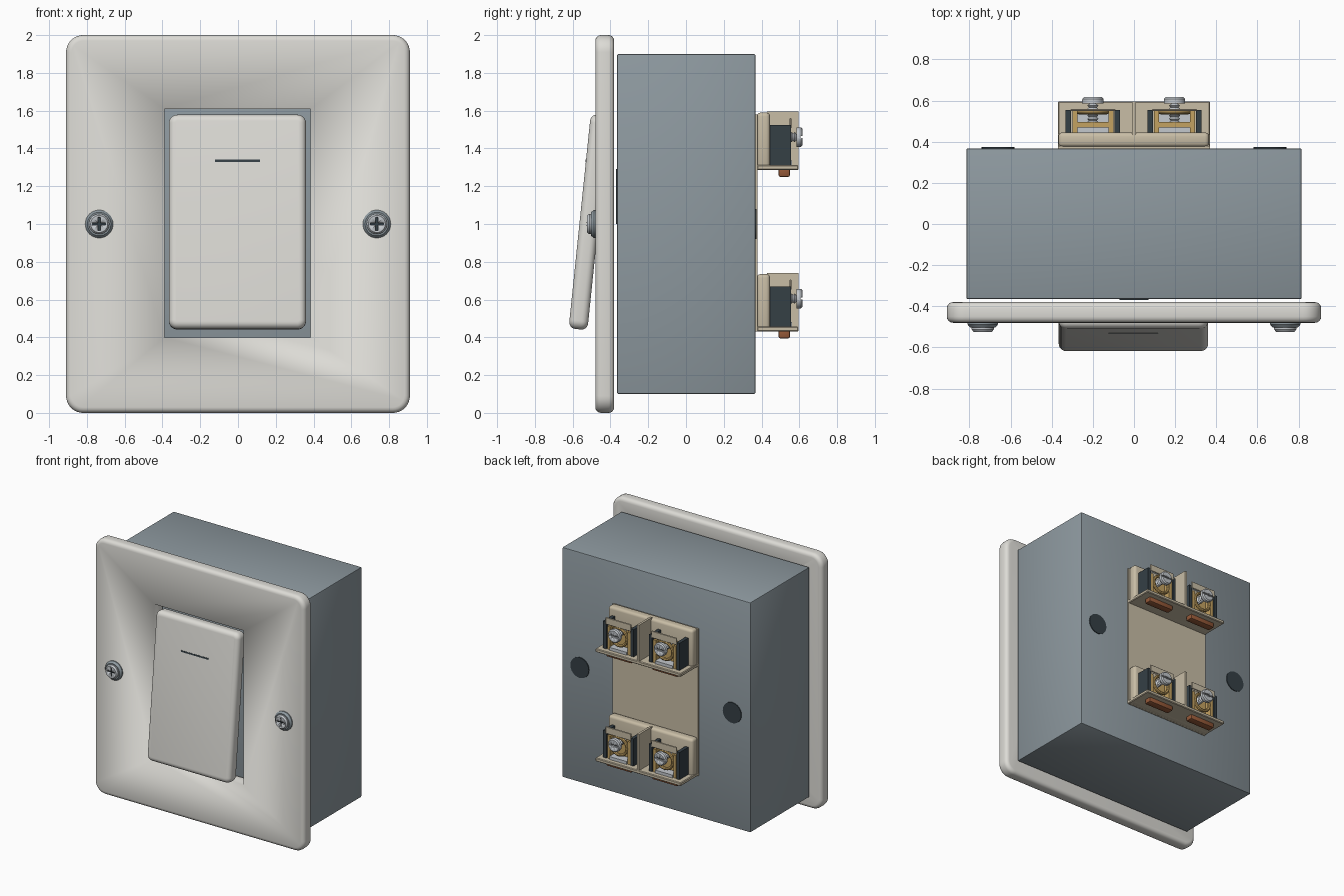
import bpy, bmesh, math
from mathutils import Matrix

if "Cube" in bpy.data.objects:
    bpy.data.objects.remove(bpy.data.objects["Cube"])


def material(name, r, g, b):
    m = bpy.data.materials.new(name)
    m.diffuse_color = (r, g, b, 1)
    m.use_nodes = True
    m.node_tree.nodes["Principled BSDF"].inputs["Base Color"].default_value = m.diffuse_color
    return m


IVORY = material("ivory", 0.72, 0.71, 0.67)
STEEL = material("painted_steel", 0.27, 0.32, 0.35)
DARK = material("dark_plastic", 0.035, 0.05, 0.06)
METAL = material("bright_metal", 0.55, 0.58, 0.61)
BRASS = material("brass", 0.55, 0.36, 0.12)
COPPER = material("copper", 0.30, 0.10, 0.04)
TAN = material("tan_plastic", 0.58, 0.51, 0.38)


def finish(name, bm, mat):
    bmesh.ops.recalc_face_normals(bm, faces=bm.faces)
    me = bpy.data.meshes.new(name)
    bm.to_mesh(me)
    bm.free()
    ob = bpy.data.objects.new(name, me)
    bpy.context.collection.objects.link(ob)
    me.materials.append(mat)
    select(ob)
    bpy.ops.object.shade_smooth_by_angle(angle=math.radians(35))
    return ob


def select(ob):
    bpy.ops.object.select_all(action='DESELECT')
    ob.select_set(True)
    bpy.context.view_layer.objects.active = ob


def box(name, x, y, z, mat, edge=0, corner=0, segs=3):
    """Box from (min, max) ranges; corner rounds the outline seen from the front."""
    bm = bmesh.new()
    bmesh.ops.create_cube(bm, size=1)
    for v in bm.verts:
        v.co = [(lo + hi) / 2 + c * (hi - lo) for c, (lo, hi) in zip(v.co, (x, y, z))]
    if corner:
        es = [e for e in bm.edges if abs(e.verts[0].co.y - e.verts[1].co.y) > 1e-5]
        bmesh.ops.bevel(bm, geom=es, offset=corner, segments=8, profile=0.5, affect='EDGES')
    if edge:
        es = [e for e in bm.edges if e.calc_face_angle(0) > 0.6]
        bmesh.ops.bevel(bm, geom=es, offset=edge, segments=segs, profile=0.5, affect='EDGES')
    return finish(name, bm, mat)


def lathe(name, x, z, profile, mat, n=32):
    """Revolve (radius, y) points about a y-parallel axis through x, z."""
    bm = bmesh.new()
    rings = []
    for r, y in profile:
        if r == 0:
            rings.append([bm.verts.new((x, y, z))] * n)
        else:
            rings.append([bm.verts.new((x + r * math.cos(2 * math.pi * i / n), y,
                                        z + r * math.sin(2 * math.pi * i / n))) for i in range(n)])
    for a, b in zip(rings, rings[1:]):
        for i in range(n):
            j = (i + 1) % n
            bm.faces.new(dict.fromkeys((a[i], a[j], b[j], b[i])))
    bmesh.ops.remove_doubles(bm, verts=bm.verts, dist=1e-5)
    return finish(name, bm, mat)


def cut(ob, cutter):
    mod = ob.modifiers.new("cut", 'BOOLEAN')
    mod.operation, mod.object, mod.solver = 'DIFFERENCE', cutter, 'EXACT'
    select(ob)
    bpy.ops.object.modifier_apply(modifier=mod.name)
    bpy.data.objects.remove(cutter)


# Front plate with the rocker opening
plate = box("front_plate", (-0.91, 0.91), (-0.48, -0.38), (0, 2), IVORY, 0.03, 0.09, 4)
cut(plate, box("opening", (-0.39, 0.385), (-0.6, -0.3), (0.4, 1.61), STEEL))

# Back box
box("back_box", (-0.815, 0.815), (-0.365, 0.368), (0.1, 1.9), STEEL, 0.008, 0, 2)
box("pivot_plate", (-0.07, 0.07), (-0.37, -0.36), (1.0, 1.29), DARK)

# Tilted rocker and its indicator line
tilt = Matrix.Translation((-0.003, -0.513, 1.01)) @ Matrix.Rotation(math.radians(-5.9), 4, 'X')
rocker = box("rocker", (-0.363, 0.363), (-0.05, 0.05), (-0.57, 0.57), IVORY, 0.035, 0.045, 5)
mark = box("indicator_line", (-0.12, 0.12), (-0.052, -0.045), (0.315, 0.327), DARK)
for ob in (rocker, mark):
    ob.data.transform(tilt)

for s in (-1, 1):
    # Fixing screws with cross recess
    x = 0.735 * s
    lathe("screw_washer", x, 1, [(0, -0.475), (0.074, -0.475), (0.074, -0.488), (0.062, -0.503),
                                 (0, -0.503)], STEEL)
    head = lathe("screw_head", x, 1, [(0, -0.495), (0.054, -0.495), (0.054, -0.512), (0.045, -0.524),
                                      (0, -0.526)], METAL)
    for w, h in ((0.034, 0.006), (0.006, 0.034)):
        cut(head, box("recess", (x - w, x + w), (-0.55, -0.508), (1 - h, 1 + h), DARK))
    head.data.materials.clear()
    head.data.materials.append(METAL)
    for w, h in ((0.034, 0.006), (0.006, 0.034)):
        box("recess_floor", (x - w, x + w), (-0.51, -0.507), (1 - h, 1 + h), DARK)
    # Round knockouts on the back
    lathe("knockout", 0.66 * s, 1, [(0, 0.36), (0.08, 0.36), (0.08, 0.374), (0, 0.374)], DARK)

# Terminal panel on the back
box("terminal_panel", (-0.37, 0.37), (0.36, 0.379), (0.43, 1.58), TAN)


def terminal(x, z):
    """One screw terminal; z is the screw height."""
    for s in (-1, 1):
        a, b = sorted((x + s * 0.105, x + s * 0.132))
        box("terminal_wall", (a, b), (0.435, 0.555), (z - 0.15, z + 0.065), DARK)
        a, b = sorted((x + s * 0.075, x + s * 0.1))
        box("brass_side", (a, b), (0.435, 0.55), (z - 0.15, z + 0.03), BRASS)
    box("clamp_floor", (x - 0.075, x + 0.075), (0.435, 0.56), (z - 0.15, z - 0.125), METAL)
    box("clamp_plate", (x - 0.075, x + 0.075), (0.47, 0.495), (z - 0.13, z + 0.03), BRASS)
    box("label_tab", (x - 0.11, x + 0.11), (0.548, 0.558), (z + 0.045, z + 0.1), TAN, 0.003, 0, 1)
    # Brass loop under the screw head
    lathe("brass_loop", x, z - 0.03, [(0.068 + 0.012 * math.cos(t * math.pi / 4),
                                       0.545 + 0.012 * math.sin(t * math.pi / 4)) for t in range(9)],
          BRASS, 24)
    # Threaded shank and slotted head
    thread = [(0, 0.485)] + [(0.027 if i % 2 else 0.019, 0.487 + 0.008 * i) for i in range(13)]
    lathe("terminal_screw_thread", x, z, thread + [(0, 0.59)], METAL, 16)
    head = lathe("terminal_screw_head", x, z, [(0, 0.586), (0.052, 0.586), (0.052, 0.608),
                                               (0.044, 0.617), (0, 0.617)], METAL, 24)
    cut(head, box("slot", (x - 0.06, x + 0.06), (0.606, 0.64), (z - 0.006, z + 0.006), METAL))
    # Copper wire entry below the shelf
    box("copper_entry", (x - 0.11, x + 0.11), (0.49, 0.55), (z - 0.21, z - 0.16), COPPER, 0.008, 0, 2)


for z in (1.46, 0.605):
    # Rounded pad, shelf and divider for each pair of terminals
    box("terminal_pad", (-0.368, 0.365), (0.375, 0.445), (z - 0.175, z + 0.13), TAN, 0.02)
    box("terminal_shelf", (-0.37, 0.37), (0.375, 0.595), (z - 0.175, z - 0.148), TAN, 0.005, 0, 1)
    box("terminal_divider", (-0.009, 0.009), (0.43, 0.595), (z - 0.16, z + 0.135), TAN)
    for x in (-0.2, 0.197):
        terminal(x, z)
